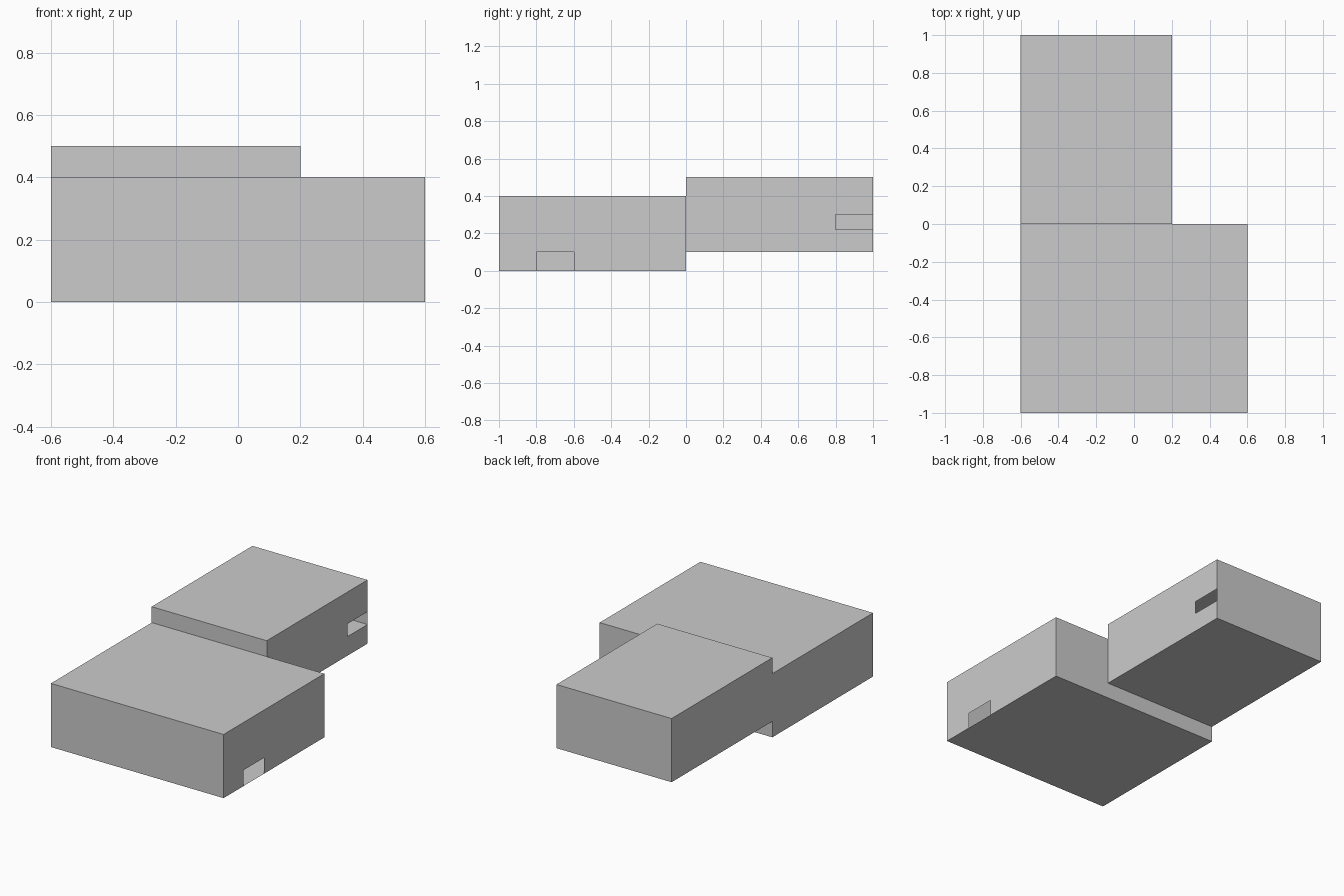
import bpy, bmesh
from mathutils import Vector

if "Cube" in bpy.data.objects:
    bpy.data.objects.remove(bpy.data.objects["Cube"])


def hollow_block(name, lo, hi, opening=None):
    """Thin-shell box; opening = (y0, y1, z0, z1) cut out of the right wall."""
    lo, hi = Vector(lo), Vector(hi)
    bm = bmesh.new()
    bmesh.ops.create_cube(bm, size=1)
    bmesh.ops.scale(bm, vec=hi - lo, verts=bm.verts)
    bmesh.ops.translate(bm, vec=(lo + hi) / 2, verts=bm.verts)

    def right_faces():
        return [f for f in bm.faces if f.normal.x > 0.9]

    if opening:
        y0, y1, z0, z1 = opening
        cuts = [((0, y, 0), (0, 1, 0)) for y in (y0, y1) if lo.y < y < hi.y]
        cuts += [((0, 0, z), (0, 0, 1)) for z in (z0, z1) if lo.z < z < hi.z]
        for co, no in cuts:
            faces = right_faces()
            edges = list({e for f in faces for e in f.edges})
            verts = list({v for f in faces for v in f.verts})
            bmesh.ops.bisect_plane(bm, geom=verts + edges + faces,
                                   plane_co=co, plane_no=no)
            bm.normal_update()
        hole = [f for f in right_faces()
                if y0 < f.calc_center_median().y < y1
                and z0 < f.calc_center_median().z < z1]
        bmesh.ops.delete(bm, geom=hole, context='FACES_ONLY')

    mesh = bpy.data.meshes.new(name)
    bm.to_mesh(mesh)
    bm.free()
    obj = bpy.data.objects.new(name, mesh)
    bpy.context.collection.objects.link(obj)
    return obj


# Wide front block with a small opening at floor level
hollow_block("front_block", (-0.6, -1, 0), (0.6, 0, 0.4), (-0.8, -0.6, 0, 0.1))

# Narrower raised rear block with an opening at its back corner
hollow_block("rear_block", (-0.6, 0, 0.1), (0.2, 1, 0.5), (0.8, 1, 0.2, 0.3))

# Thin ledge just inside the rear opening
hollow_block("opening_ledge", (0.0, 0.8, 0.2), (0.2, 1, 0.22))
